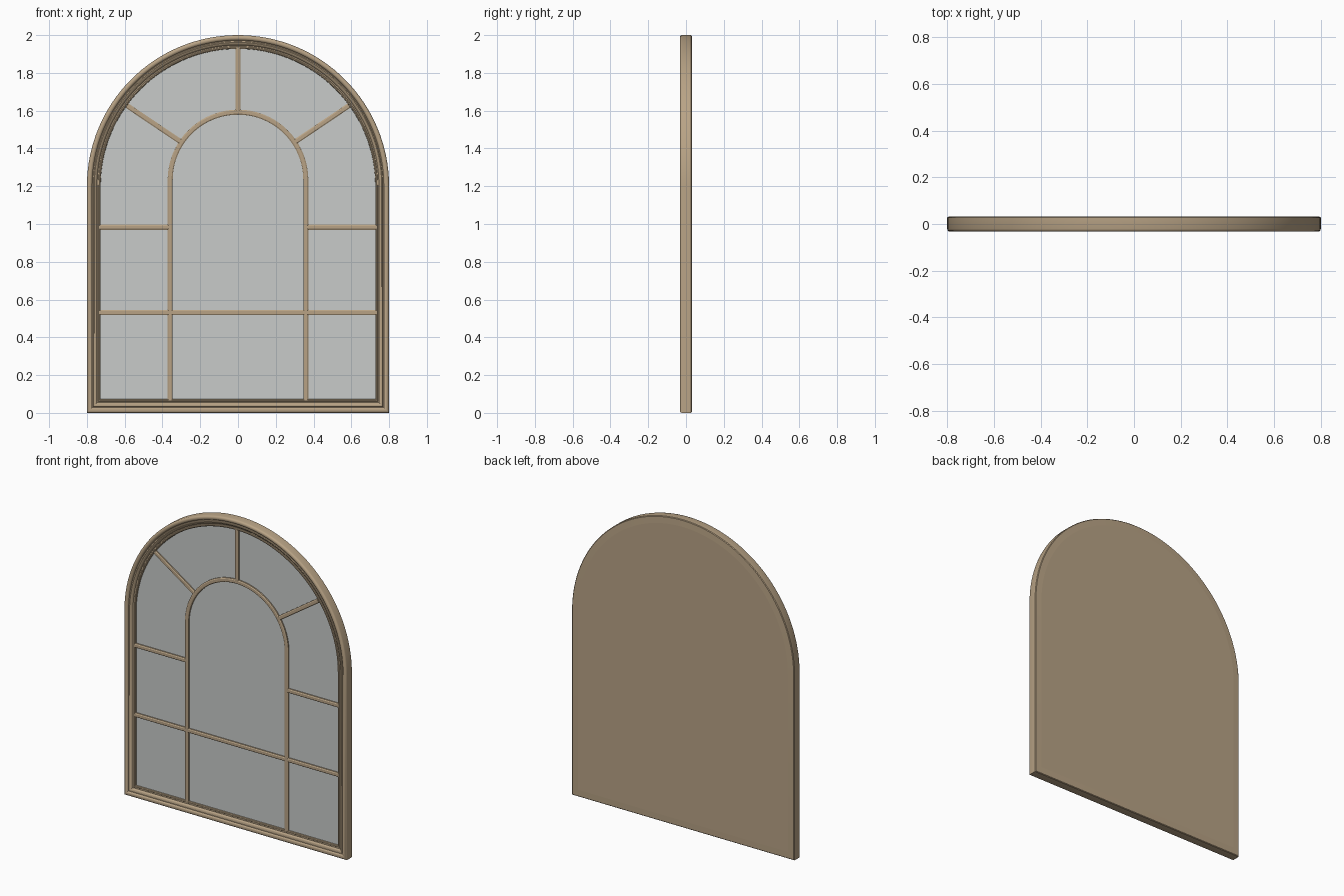
import bpy, bmesh, math
from mathutils import Vector

if "Cube" in bpy.data.objects:
    bpy.data.objects.remove(bpy.data.objects["Cube"])


def material(name, rgb):
    m = bpy.data.materials.new(name)
    m.diffuse_color = (*rgb, 1)
    m.use_nodes = True
    m.node_tree.nodes["Principled BSDF"].inputs["Base Color"].default_value = m.diffuse_color
    return m


WOOD = material("tan wood", (0.48, 0.365, 0.235))
GLASS = material("pale grey mirror", (0.58, 0.60, 0.59))


def loft(name, rings, mat, wrap=True):
    """Skin closed rings in order and cap both ends."""
    bm = bmesh.new()
    vs = [[bm.verts.new(p) for p in r] for r in rings]
    n = len(vs[0])
    for a, b in zip(vs, vs[1:]):
        for i in range(n):
            j = (i + 1) % n
            bm.faces.new((a[i], a[j], b[j], b[i]))
    caps = [bm.faces.new(vs[0]), bm.faces.new(vs[-1])]
    bmesh.ops.recalc_face_normals(bm, faces=bm.faces)
    me = bpy.data.meshes.new(name)
    bm.to_mesh(me)
    bm.free()
    ob = bpy.data.objects.new(name, me)
    bpy.context.collection.objects.link(ob)
    me.materials.append(mat)
    bpy.ops.object.select_all(action='DESELECT')
    ob.select_set(True)
    bpy.context.view_layer.objects.active = ob
    bpy.ops.object.shade_smooth_by_angle(angle=math.radians(32))
    for p in me.polygons:
        if len(p.vertices) > 4:
            p.use_smooth = False
    return ob


def arch(half, spring, base, segs=64):
    """Round-topped outline as (x, z) points."""
    pts = [(-half, base)]
    for i in range(segs + 1):
        a = math.pi * (1 - i / segs)
        pts.append((half * math.cos(a), spring + half * math.sin(a)))
    return pts + [(half, base)]


def outline(d, y):
    return [(x, y, z) for x, z in arch(0.8 - d, 1.2, d)]


# Moulded frame with closed back: (inset, depth) from back to glass seat
profile = [(0.045, 0.033), (0.004, 0.031), (0.0, 0.027), (0.0, -0.021),
           (0.002, -0.027), (0.007, -0.0315), (0.014, -0.033), (0.021, -0.0315),
           (0.026, -0.027), (0.028, -0.021), (0.032, -0.021),
           (0.034, -0.025), (0.039, -0.027), (0.045, -0.025), (0.050, -0.020),
           (0.054, -0.014), (0.060, -0.014), (0.062, -0.017), (0.067, -0.018),
           (0.072, -0.015), (0.073, -0.004)]
loft("frame", [outline(d, y) for d, y in profile], WOOD)

# Mirror plate
GY = -0.006
loft("mirror_glass", [outline(0.0715, -0.003), outline(0.0715, GY)], GLASS)

# Glazing bar section: (across, depth)
W = 0.0135
section = [(-W, -0.004), (-W, -0.014), (-W * 0.55, -0.018),
           (W * 0.55, -0.018), (W, -0.014), (W, -0.004)]


def bar(name, p, q):
    d = (Vector(q) - Vector(p)).normalized()
    loft(name, [[(x - d.y * s, y, z + d.x * s) for s, y in section]
                for x, z in (p, q)], WOOD)


# Inner arch, swept along its centre line
R, SPRING, BASE = 0.359, 1.233, 0.068
stations = [arch(R + s, SPRING, BASE, 40) for s, _ in section]
loft("inner_arch", [[(stations[k][i][0], section[k][1], stations[k][i][1])
                     for k in range(len(section))]
                    for i in range(len(stations[0]))], WOOD)

# Straight bars
bar("lower_crossbar", (-0.732, 0.532), (0.732, 0.532))
bar("top_bar", (0, SPRING + R), (0, 1.932))
for side, s in (("left", -1), ("right", 1)):
    bar(side + "_crossbar", (s * R, 0.983), (s * 0.732, 0.983))
    bar(side + "_diagonal_bar", (s * 0.297, 1.431), (s * 0.588, 1.627))
